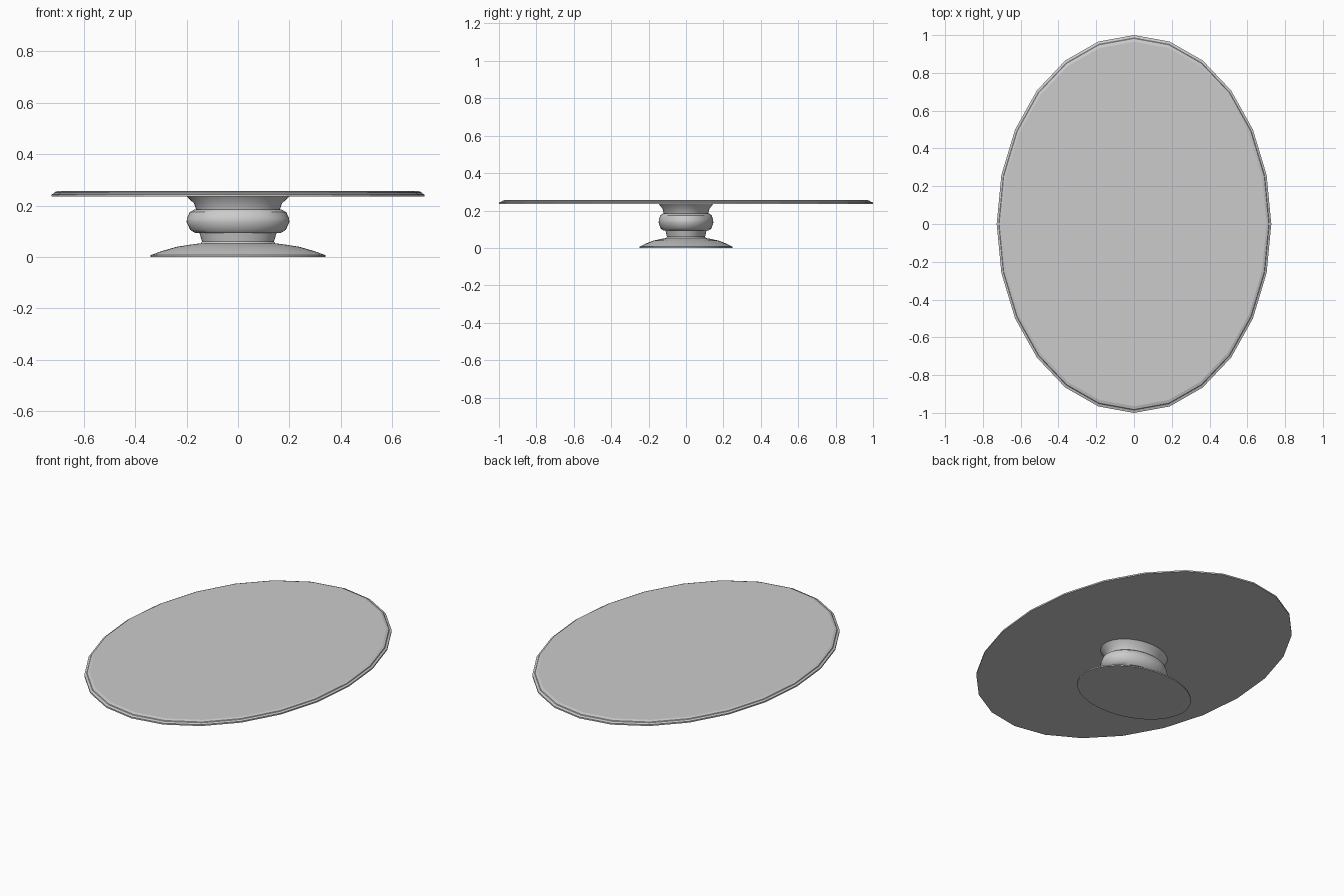
import bpy, bmesh
from math import cos, sin, pi, radians

if "Cube" in bpy.data.objects:
    bpy.data.objects.remove(bpy.data.objects["Cube"])


def lathe(name, profile, sides, sx, sy, angle):
    """Elliptical turned solid from (radius, z) points, capped at both ends."""
    bm = bmesh.new()
    rings = []
    for r, z in profile:
        rings.append([bm.verts.new((r * sx * cos(2 * pi * i / sides),
                                    r * sy * sin(2 * pi * i / sides), z))
                      for i in range(sides)])
    for a, b in zip(rings, rings[1:]):
        for i in range(sides):
            j = (i + 1) % sides
            bm.faces.new((a[i], a[j], b[j], b[i]))
    bm.faces.new(rings[0][::-1])
    bm.faces.new(rings[-1])
    mesh = bpy.data.meshes.new(name)
    bm.to_mesh(mesh)
    bm.free()
    ob = bpy.data.objects.new(name, mesh)
    bpy.context.collection.objects.link(ob)
    bpy.ops.object.select_all(action='DESELECT')
    ob.select_set(True)
    bpy.context.view_layer.objects.active = ob
    bpy.ops.object.shade_smooth_by_angle(angle=radians(angle))
    return ob


# Oval top with a stepped bevelled edge
lathe("table_top",
      [(1.0, 0.235), (1.0, 0.243), (0.985, 0.248), (0.982, 0.252), (0.965, 0.257)],
      24, 0.727, 1.0, 10)

# Turned oval pedestal: flared foot, neck, bulge and flared collar
lathe("pedestal",
      [(0.34, 0.0), (0.34, 0.007), (0.295, 0.023), (0.24, 0.039), (0.19, 0.047),
       (0.145, 0.053), (0.14, 0.06), (0.15, 0.092),
       (0.165, 0.092), (0.186, 0.105), (0.2, 0.135), (0.199, 0.15),
       (0.188, 0.174), (0.17, 0.184),
       (0.163, 0.184), (0.171, 0.208), (0.2, 0.235)],
      48, 1.0, 0.73, 35)
